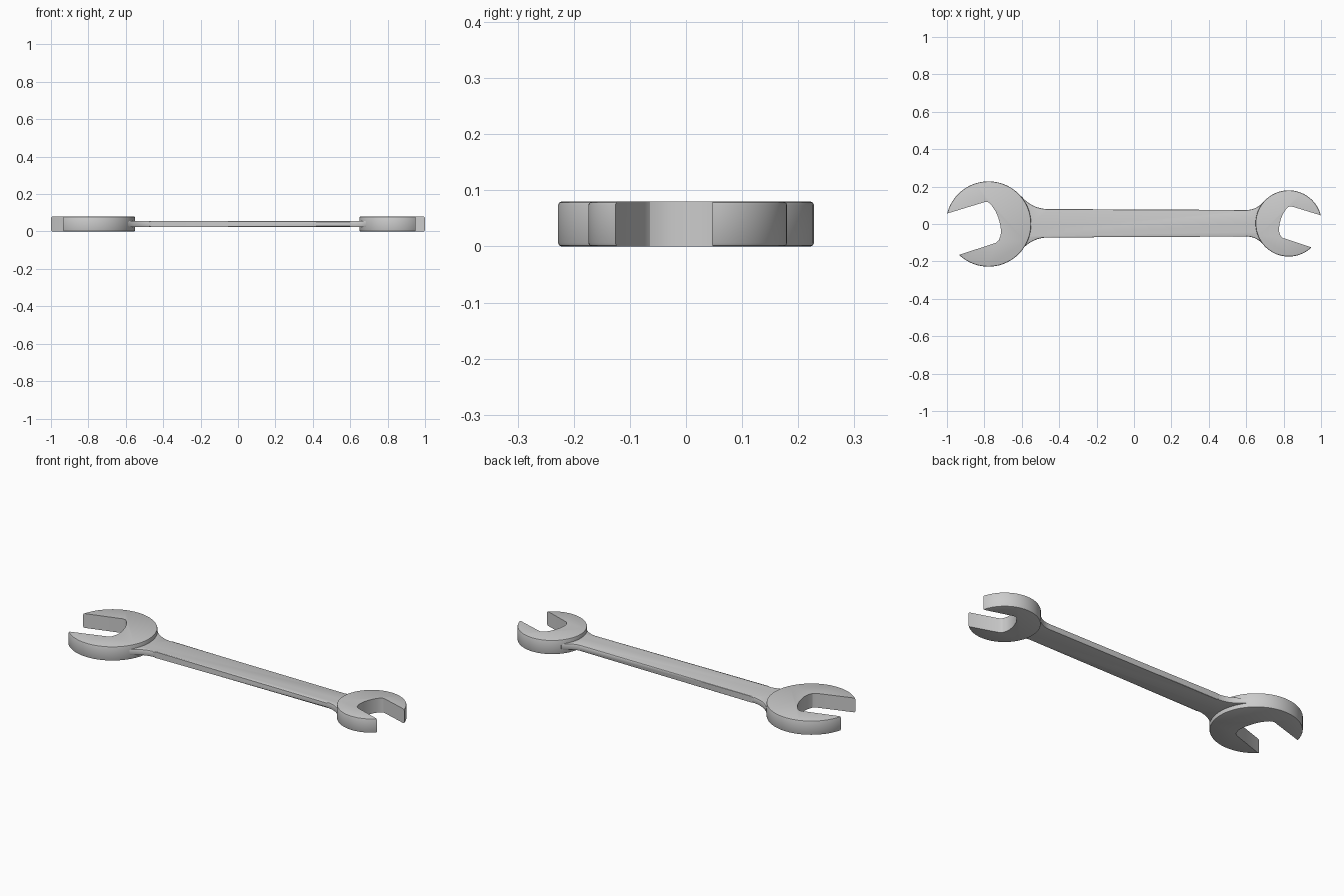
import bpy, bmesh
from math import cos, sin, pi, radians, atan2, hypot

if "Cube" in bpy.data.objects:
    bpy.data.objects.remove(bpy.data.objects["Cube"])

MID, HEAD_T, SHANK_T = 0.04, 0.08, 0.034
BIG = dict(cx=-0.778, cy=0.0, r=0.228, side=1)
SMALL = dict(cx=0.827, cy=0.003, r=0.177, side=-1)


def arc(cx, cy, r, a0, a1, n):
    return [(cx + r * cos(a0 + (a1 - a0) * i / n),
             cy + r * sin(a0 + (a1 - a0) * i / n)) for i in range(n + 1)]


def prism(name, outline, thick, bevel, is_rim):
    """Extrude a flat outline around mid height, rounding the rims that pass is_rim."""
    bm = bmesh.new()
    z0, z1 = MID - thick / 2, MID + thick / 2
    face = bm.faces.new([bm.verts.new((x, y, z0)) for x, y in outline])
    ext = bmesh.ops.extrude_face_region(bm, geom=[face])
    for v in ext['geom']:
        if isinstance(v, bmesh.types.BMVert):
            v.co.z = z1
    rims = [e for e in bm.edges
            if abs(e.verts[0].co.z - e.verts[1].co.z) < 1e-5
            and all(is_rim(v.co) for v in e.verts)]
    bmesh.ops.bevel(bm, geom=rims, offset=bevel, segments=2, profile=0.5,
                    affect='EDGES', clamp_overlap=True)
    bmesh.ops.recalc_face_normals(bm, faces=bm.faces[:])
    me = bpy.data.meshes.new(name)
    bm.to_mesh(me)
    bm.free()
    ob = bpy.data.objects.new(name, me)
    bpy.context.collection.objects.link(ob)
    bpy.context.view_layer.objects.active = ob
    ob.select_set(True)
    bpy.ops.object.shade_smooth_by_angle(angle=radians(25))
    ob.select_set(False)


# Open jaw heads: round disc with a tilted slot; the small one is mirrored
JAW = [(0.040, -0.100), (0.055, -0.087), (0.065, -0.060), (0.067, -0.035),
       (0.062, 0.000), (0.052, 0.035), (0.038, 0.068), (0.020, 0.095),
       (0.006, 0.111), (-0.004, 0.117), (-0.018, 0.118)]


def head(name, h):
    k = h['r'] / 0.228
    local = arc(0, 0, 0.228, radians(165.8), radians(-133.5), 72) + JAW
    pts = [(h['cx'] + h['side'] * x * k, h['cy'] + y * k) for x, y in local]
    prism(name, pts, HEAD_T, 0.006,
          lambda c: hypot(c.x - h['cx'], c.y - h['cy']) > h['r'] * 0.995)


head("large_jaw", BIG)
head("small_jaw", SMALL)


# Shank: flat bar whose ends flare tangentially into both heads
def flare(h, half, start):
    """Half-end outline, from the bar's edge to the head's centre line."""
    r = (start**2 + half**2 - h['r']**2) / (2 * (h['r'] - half))
    a = atan2(half + r, start)
    curve = arc(start, half + r, r, -pi / 2, a - pi, 12)
    return curve + arc(0, 0, h['r'] * 0.95, a, 0, 10)


def shank_end(h, half, start):
    top = flare(h, half, start)
    pts = top + [(x, -y) for x, y in reversed(top[:-1])]
    return [(h['cx'] + h['side'] * x, 0.004 + y) for x, y in pts]


outline = shank_end(BIG, 0.076, 0.318) + shank_end(SMALL, 0.071, 0.227)[::-1]
prism("shank", outline, SHANK_T, 0.006,
      lambda c: hypot(c.x - BIG['cx'], c.y) > 0.222
      and hypot(c.x - SMALL['cx'], c.y) > 0.172)
